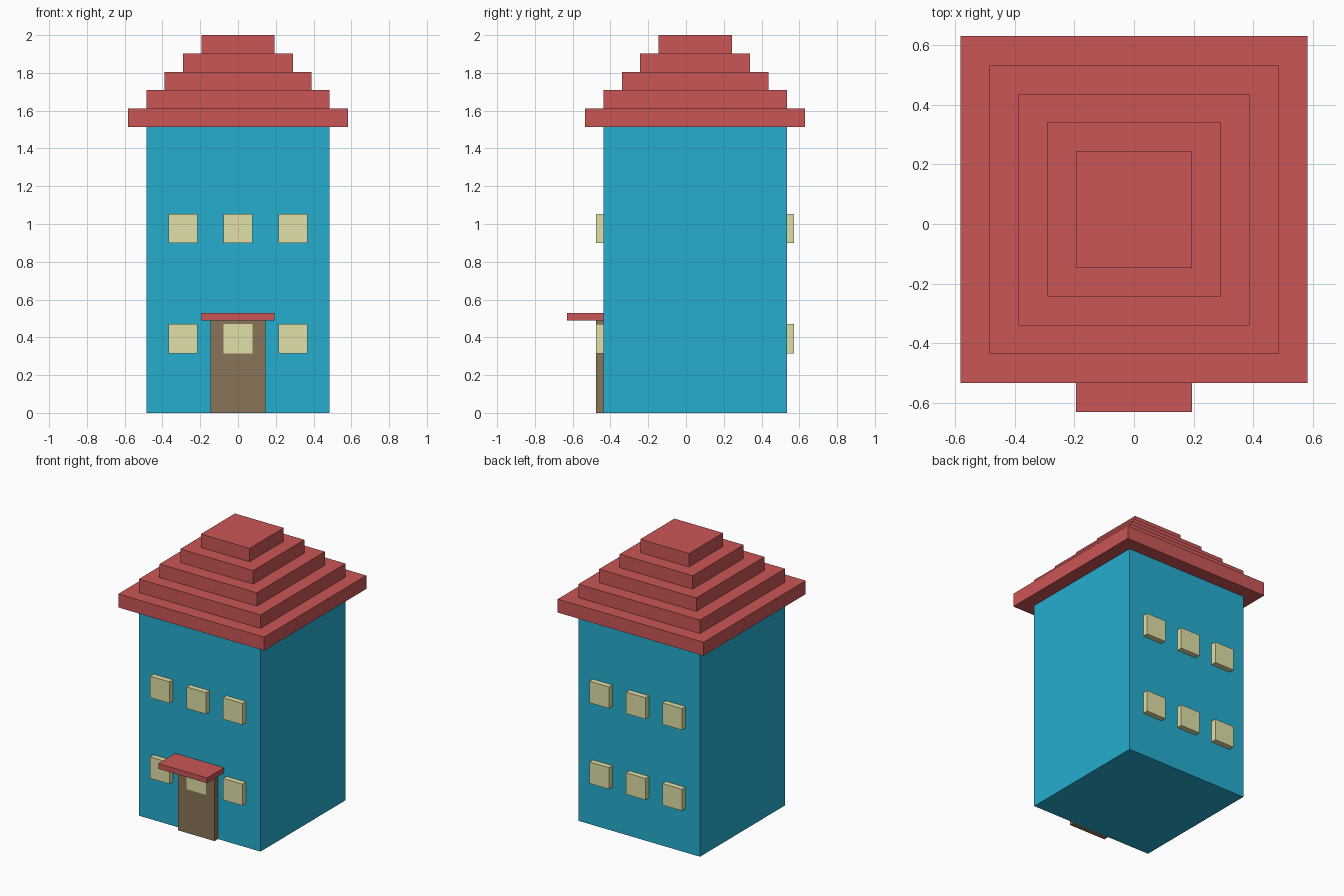
import bpy

if "Cube" in bpy.data.objects:
    bpy.data.objects.remove(bpy.data.objects["Cube"])

U = 0.0971          # base module of the design
CY = U / 2          # house sits slightly back because of the porch
FRONT, BACK = CY - 5 * U, CY + 5 * U
DEPTH = 0.039       # how far door and windows stand out


def srgb(r, g, b):
    return [((c / 255 + 0.055) / 1.055) ** 2.4 for c in (r, g, b)] + [1]


def material(name, rgb):
    m = bpy.data.materials.new(name)
    m.diffuse_color = srgb(*rgb)
    m.use_nodes = True
    m.node_tree.nodes["Principled BSDF"].inputs["Base Color"].default_value = m.diffuse_color
    return m


RED = material("roof_red", (203, 86, 86))
BLUE = material("wall_blue", (38, 174, 207))
CREAM = material("window_cream", (224, 224, 168))
BROWN = material("door_brown", (137, 117, 88))


def box(name, x, y, z, mat):
    """Box from (min, max) ranges on each axis."""
    bpy.ops.mesh.primitive_cube_add(size=1, location=[sum(r) / 2 for r in (x, y, z)])
    ob = bpy.context.object
    ob.name = name
    ob.scale = [r[1] - r[0] for r in (x, y, z)]
    bpy.ops.object.transform_apply(location=False, rotation=False, scale=True)
    ob.data.materials.append(mat)
    return ob


# Walls
ROOF_Z = 2 - 5 * U
box("walls", (-5 * U, 5 * U), (FRONT, BACK), (0, ROOF_Z), BLUE)

# Stepped roof
for i in range(5):
    h = (6 - i) * U
    box(f"roof_step_{i + 1}", (-h, h), (CY - h, CY + h),
        (ROOF_Z + i * U, ROOF_Z + (i + 1) * U), RED)

# Door and porch canopy
box("door", (-1.5 * U, 1.5 * U), (FRONT - DEPTH, FRONT), (0, 0.49), BROWN)
box("porch_canopy", (-2 * U, 2 * U), (FRONT - 2 * U, FRONT), (0.49, 0.528), RED)

# Windows on front and back, two storeys; the one in the door sits just proud
for floor, z in (("lower", 0.393), ("upper", 0.976)):
    for col, x in (("left", -3 * U), ("middle", 0), ("right", 3 * U)):
        xs = (x - 0.8 * U, x + 0.8 * U)
        zs = (z - 0.8 * U, z + 0.8 * U)
        proud = 0.001 if (floor, col) == ("lower", "middle") else 0
        box(f"front_window_{floor}_{col}", xs, (FRONT - DEPTH - proud, FRONT), zs, CREAM)
        box(f"back_window_{floor}_{col}", xs, (BACK, BACK + DEPTH), zs, CREAM)
